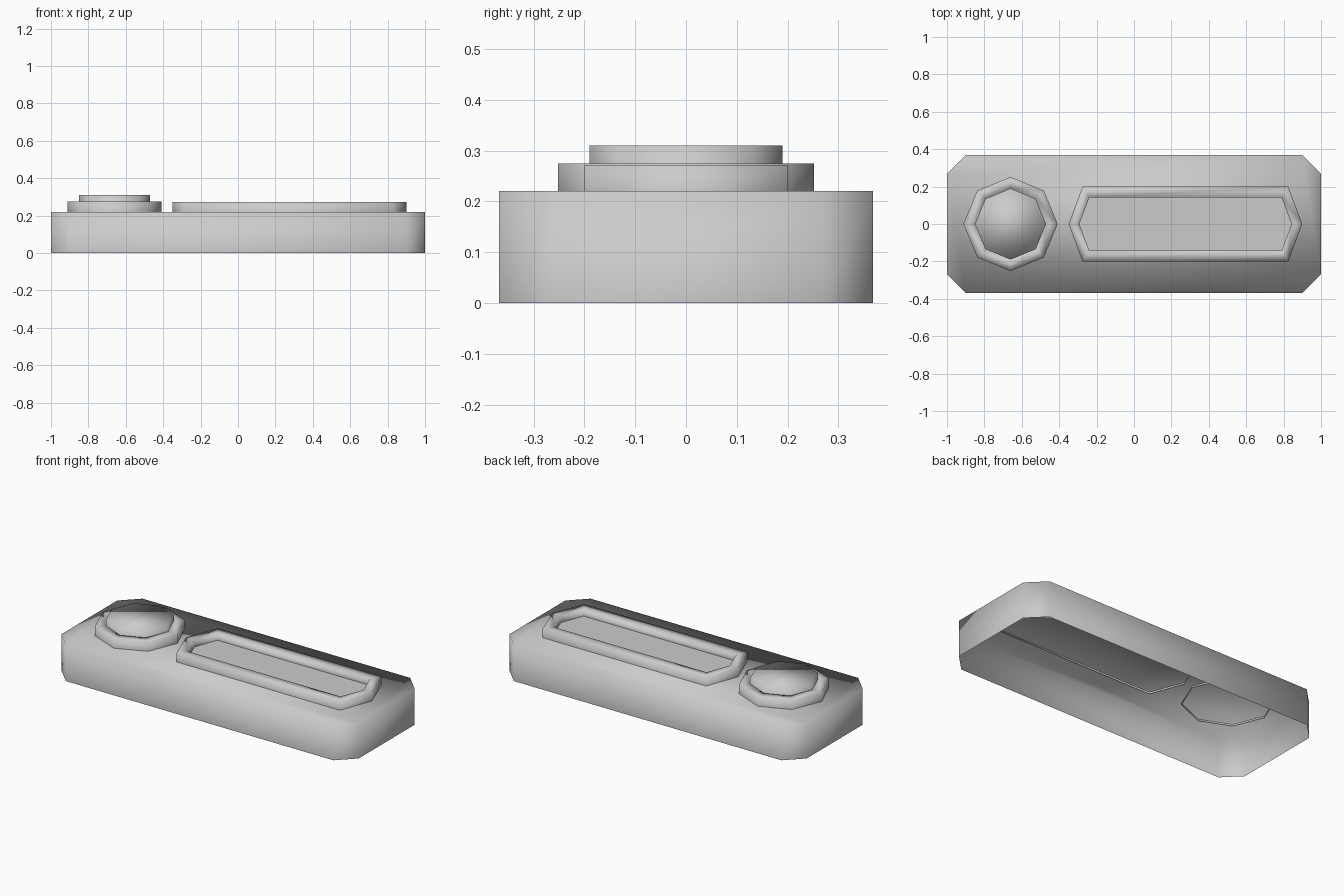
import bpy
import bmesh
from math import cos, sin, pi

cube = bpy.data.objects.get("Cube")
if cube:
    bpy.data.objects.remove(cube, do_unlink=True)

# One plain grey for everything
grey = bpy.data.materials.new("light_grey")
grey.use_nodes = True
colour = (0.6, 0.6, 0.6, 1)
grey.diffuse_color = colour
grey.node_tree.nodes["Principled BSDF"].inputs["Base Color"].default_value = colour


def loft(name, sections, cap=True, smooth=True):
    """Skin a stack of (outline, height) sections, open underneath."""
    bm = bmesh.new()
    loops = [[bm.verts.new((x, y, z)) for x, y in outline] for outline, z in sections]
    for low, high in zip(loops, loops[1:]):
        for i in range(len(low)):
            j = (i + 1) % len(low)
            bm.faces.new((low[i], low[j], high[j], high[i]))
    if cap:
        bm.faces.new(loops[-1])
    mesh = bpy.data.meshes.new(name)
    bm.to_mesh(mesh)
    bm.free()
    for face in mesh.polygons:
        face.use_smooth = smooth
    mesh.materials.append(grey)
    obj = bpy.data.objects.new(name, mesh)
    bpy.context.collection.objects.link(obj)
    return obj


def chamfered(hx, hy, c):
    corners = [(hx, hy - c), (hx - c, hy)]
    half = corners + [(-x, y) for x, y in reversed(corners)]
    return half + [(-x, -y) for x, y in half]


def octagon(cx, r):
    return [(cx + r * cos(i * pi / 4), r * sin(i * pi / 4)) for i in range(8)]


def hexagon(left, right, hy, point):
    return [(right, 0), (right - point, hy), (left + point, hy),
            (left, 0), (left + point, -hy), (right - point, -hy)]


# Hollow casing, open at the bottom
casing = chamfered(1, 0.368, 0.1)
loft("casing", [(casing, 0), (casing, 0.22)])

# Eight-sided collar and the raised button inside it
collar, button = octagon(-0.66, 0.252), octagon(-0.66, 0.19)
loft("button_collar", [(collar, 0.21), (collar, 0.275), (button, 0.275), (button, 0.23)], cap=False)
loft("button", [(button, 0.23), (button, 0.31)])

# Six-sided frame around a recessed flat panel
outer = hexagon(-0.35, 0.9, 0.2, 0.075)
inner = hexagon(-0.292, 0.842, 0.143, 0.053)
loft("panel_frame", [(outer, 0.21), (outer, 0.272), (inner, 0.272), (inner, 0.23)], cap=False)
loft("panel", [(inner, 0.23)], smooth=False)
